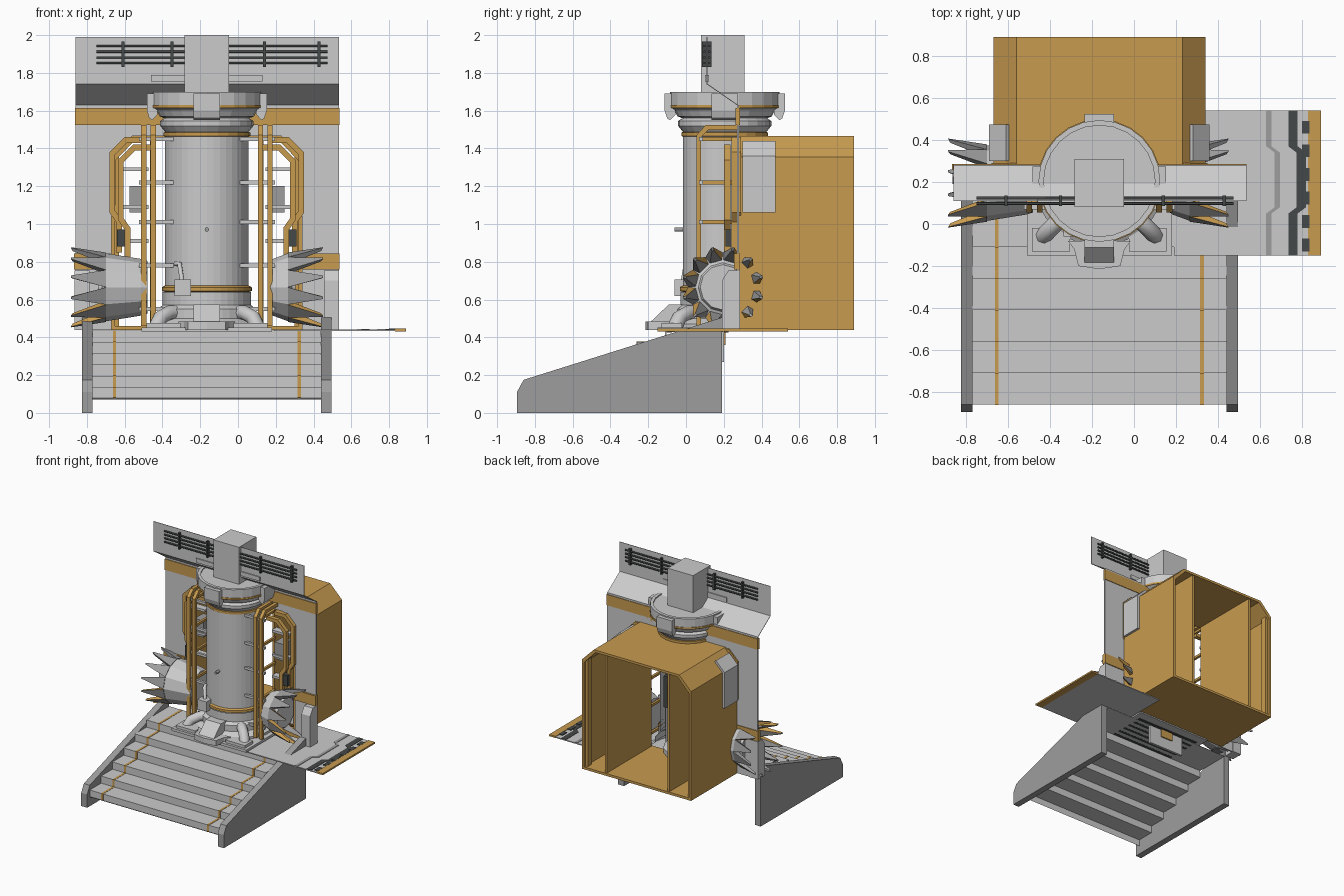
import bpy, bmesh
from math import sin, cos, pi, radians
from mathutils import Vector, Matrix

if "Cube" in bpy.data.objects:
    bpy.data.objects.remove(bpy.data.objects["Cube"])

CX, CY = -0.165, 0.205          # machine axis; the model mirrors about x = CX
SIDES = ((-1, "left"), (1, "right"))


def material(name, rgb):
    m = bpy.data.materials.new(name)
    m.diffuse_color = (*rgb, 1)
    m.use_nodes = True
    m.node_tree.nodes["Principled BSDF"].inputs["Base Color"].default_value = m.diffuse_color
    return m


GOLD = material("ochre_paint", (0.58, 0.33, 0.08))
DARK = material("dark_metal", (0.06, 0.065, 0.065))
GREY = material("mid_grey", (0.34, 0.34, 0.34))


def finish(name, bm, mats=None):
    bmesh.ops.recalc_face_normals(bm, faces=bm.faces[:])
    me = bpy.data.meshes.new(name)
    bm.to_mesh(me)
    bm.free()
    ob = bpy.data.objects.new(name, me)
    bpy.context.collection.objects.link(ob)
    for m in ([mats] if mats and not isinstance(mats, list) else mats or []):
        me.materials.append(m)
    return ob


def prism(name, pts, axis, a, b, mat=None):
    """Extrude a 2D outline along an axis from a to b."""
    put = {"x": lambda p, t: (t, p[0], p[1]), "y": lambda p, t: (p[0], t, p[1]),
           "z": lambda p, t: (p[0], p[1], t)}[axis]
    bm = bmesh.new()
    lo = [bm.verts.new(put(p, a)) for p in pts]
    hi = [bm.verts.new(put(p, b)) for p in pts]
    bm.faces.new(lo)
    bm.faces.new(hi)
    for i in range(len(pts)):
        j = (i + 1) % len(pts)
        bm.faces.new((lo[i], lo[j], hi[j], hi[i]))
    return finish(name, bm, mat)


def box(name, x0, x1, y0, y1, z0, z1, mat=None):
    return prism(name, [(x0, y0), (x1, y0), (x1, y1), (x0, y1)], "z", z0, z1, mat)


def lathe(name, prof, mat=None, segs=24, a0=0, a1=360):
    """Revolve (radius, z) points about the machine axis."""
    bm = bmesh.new()
    vs = [bm.verts.new((r, 0, z)) for r, z in prof]
    es = [bm.edges.new(e) for e in zip(vs, vs[1:])]
    bmesh.ops.rotate(bm, verts=vs, matrix=Matrix.Rotation(radians(a0), 3, "Z"))
    bmesh.ops.spin(bm, geom=vs + es, axis=(0, 0, 1), cent=(0, 0, 0), angle=radians(a1 - a0), steps=segs)
    bmesh.ops.remove_doubles(bm, verts=bm.verts[:], dist=1e-4)
    bmesh.ops.translate(bm, verts=bm.verts[:], vec=(CX, CY, 0))
    return finish(name, bm, mat)


def pipe(name, pts, r, mat=None, res=0):
    cu = bpy.data.curves.new(name, "CURVE")
    cu.dimensions, cu.bevel_depth, cu.bevel_resolution, cu.use_fill_caps = "3D", r, res, True
    sp = cu.splines.new("POLY")
    sp.points.add(len(pts) - 1)
    for p, co in zip(sp.points, pts):
        p.co = (*co, 1)
    ob = bpy.data.objects.new(name, cu)
    bpy.context.collection.objects.link(ob)
    if mat:
        cu.materials.append(mat)
    bpy.ops.object.select_all(action="DESELECT")
    ob.select_set(True)
    bpy.context.view_layer.objects.active = ob
    bpy.ops.object.convert(target="MESH")


# Staircase: folded sheet, ochre edge lines, sloping cheek walls
steps = [(-0.86, 0.08)]
for i in range(6):
    steps += [(-0.86 + 0.15 * i, 0.135 + 0.06 * i), (-0.71 + 0.15 * i, 0.135 + 0.06 * i)]
steps[-1] = (0.19, 0.435)
fold = steps + [(y + 0.008, z - 0.008) for y, z in reversed(steps)]
prism("stair_treads", fold, "x", -0.77, 0.44)
cheek = [(-0.895, 0), (0.19, 0), (0.19, 0.505), (-0.86, 0.175), (-0.895, 0.11)]
for s, side in SIDES:
    prism("stair_cheek_" + side, cheek, "x", CX + s * 0.605, CX + s * 0.66, GREY)
    strip = [(y - 0.002, z + 0.002) for y, z in fold]
    prism("stair_line_" + side, strip, "x", CX + s * 0.48, CX + s * 0.498, GOLD)

# Side platform with jagged bands and ochre lip
jag = [(0, -0.15), (0, 0.05), (0.04, 0.08), (0.04, 0.34), (0, 0.37), (0, 0.54)]


def band(name, x0, x1, z0, z1, mat=None):
    prism(name, [(x0 + x, y) for x, y in jag] + [(x1 + x, y) for x, y in reversed(jag)], "z", z0, z1, mat)


box("platform_plate", 0.19, 0.83, -0.15, 0.54, 0.433, 0.441)
band("platform_seam_inner", 0.63, 0.655, 0.44, 0.445, GREY)
band("platform_seam_outer", 0.735, 0.78, 0.44, 0.444, DARK)
box("platform_lip", 0.83, 0.89, -0.15, 0.54, 0.432, 0.446, GOLD)
for i in range(6):
    box("platform_stripe", 0.80, 0.835, -0.13 + 0.112 * i, -0.07 + 0.112 * i, 0.44, 0.447, DARK)

# Rear housing: chamfered tunnel with two dividers
outer = [(0.505, 0.44), (0.505, 1.355), (0.395, 1.465), (-0.395, 1.465), (-0.505, 1.355), (-0.505, 0.44)]
inner = [(x * 0.96, z - 0.02) for x, z in outer[1:5]]
arch = [(CX + x, z) for x, z in outer + [(-0.485, 0.44)] + inner[::-1] + [(0.485, 0.44)]]
prism("housing_shell", arch, "y", 0.28, 0.89, GOLD)
box("housing_floor", -0.66, 0.33, 0.28, 0.89, 0.44, 0.46, GOLD)
for s, side in SIDES:
    a, b = sorted((CX + s * 0.28, CX + s * 0.30))
    box("housing_divider_" + side, a, b, 0.29, 0.88, 0.46, 1.45, GOLD)
    a, b = sorted((CX + s * 0.465, CX + s * 0.487))
    box("housing_rib_" + side, a, b, 0.82, 0.87, 0.46, 1.36, GOLD)
    vent = [(0.49, 1.06), (0.525, 1.06), (0.525, 1.36), (0.445, 1.44), (0.42, 1.42), (0.49, 1.35)]
    prism("side_vent_" + side, [(CX + s * x, z) for x, z in vent], "y", 0.30, 0.475)

# Facade wall with arched opening, overhanging signboard, ochre trims
gate = [(-0.86, 0.44), (-0.86, 1.63), (0.535, 1.63), (0.535, 0.44), (0.34, 0.44), (0.34, 1.355),
        (0.23, 1.465), (-0.56, 1.465), (-0.67, 1.355), (-0.67, 0.44)]
prism("facade_wall", gate, "y", 0.27, 0.28)
prism("signboard", [(0.109, 1.99), (0.109, 1.74), (0.272, 1.628), (0.276, 1.63), (0.113, 1.743), (0.113, 1.99)],
      "x", -0.86, 0.535)
box("upper_trim", -0.862, 0.537, 0.262, 0.285, 1.525, 1.615, GOLD)
box("sign_ledge", -0.46, 0.13, 0.10, 0.121, 1.755, 1.79)
for y in (0.098, 0.123):
    for i in range(4):
        z = 1.852 + 0.03 * i
        pipe("sign_rod", [(-0.75, y, z), (0.475, y, z)], 0.007, DARK, 1)
    for x in (-0.61, -0.35, 0.14, 0.43):
        box("sign_clamp", x - 0.008, x + 0.008, y - 0.012, y + 0.012, 1.83, 1.965, DARK)
for s, side in SIDES:
    a, b = sorted((CX + s * 0.51, CX + s * 0.702))
    box("lower_trim_" + side, a, b, 0.255, 0.287, 0.76, 0.845, GOLD)
    pier = [(0.19, 0.44), (0.285, 0.44), (0.285, 0.755), (0.225, 0.755), (0.19, 0.70)]
    prism("wall_pier_" + side, pier, "x", CX + s * 0.62, CX + s * 0.70)

# Central column, open at the rear, with stacked collars
ARC = dict(a0=160, a1=380)
lathe("column_base", [(0.31, 0.44), (0.31, 0.47), (0.26, 0.50), (0.26, 0.55), (0.235, 0.57), (0.235, 0.64)], **ARC)
lathe("column_lower_ring", [(0.22, 0.64), (0.238, 0.645), (0.238, 0.665), (0.22, 0.675)], GOLD, **ARC)
lathe("column_body", [(0.222, 0.60), (0.222, 1.48)], **ARC)
lathe("column_upper_ring", [(0.21, 1.462), (0.23, 1.465), (0.23, 1.485), (0.21, 1.488)], GOLD)
lathe("column_cap", [(0, 1.48), (0.215, 1.48), (0.247, 1.52), (0.247, 1.545), (0.225, 1.56), (0.25, 1.57),
                     (0.265, 1.60), (0.29, 1.615), (0.29, 1.70), (0.265, 1.70), (0.265, 1.69), (0, 1.69)])
lathe("cap_ring", [(0.28, 1.612), (0.294, 1.615), (0.294, 1.63), (0.28, 1.632)], GOLD)
for k in range(4):
    lug = prism("cap_lug", [(0.26, 1.58), (0.29, 1.55), (0.305, 1.56), (0.318, 1.60), (0.318, 1.69), (0.27, 1.69)],
                "y", -0.07, 0.07)
    lug.location = (CX, CY, 0)
    lug.rotation_euler.z = k * pi / 2
box("top_block", -0.283, -0.047, 0.08, 0.31, 1.69, 2.0)
pipe("column_knob", [(CX, 0, 0.97), (CX, -0.06, 0.97)], 0.012, GREY, 1)
box("column_valve", -0.335, -0.25, -0.06, 0.04, 0.62, 0.705)
pipe("valve_pipe", [(-0.33, 0.04, 0.79), (-0.31, 0.0, 0.79), (-0.29, -0.02, 0.66)], 0.014, None, 1)

# Machinery inside the column, seen from the rear
box("core_back_plate", CX - 0.205, CX + 0.205, 0.20, 0.215, 0.46, 1.48, GREY)
for i in range(4):
    z = 1.12 + 0.08 * i
    prism("core_fin", [(0.21, z), (0.34, z + 0.03), (0.34, z + 0.045), (0.21, z + 0.05)], "x", -0.28, -0.05)
for s, side in SIDES:
    x = CX + s * 0.12
    box("core_panel_" + side, x - 0.07, x + 0.07, 0.21, 0.26, 0.80, 1.06, DARK)
    box("core_panel_frame_" + side, x - 0.03, x + 0.03, 0.25, 0.275, 0.85, 1.0, GOLD)
lathe("core_dome", [(0.19, 0.46), (0.19, 0.50), (0.14, 0.56), (0.08, 0.62), (0, 0.63)], segs=16)

# Base frame, front toe, underside grille and hanging plate
box("base_plate", -0.51, 0.18, -0.15, 0.30, 0.43, 0.452)
for i in range(6):
    box("base_grille", -0.46, 0.13, -0.10 + 0.06 * i, -0.075 + 0.06 * i, 0.426, 0.432, DARK)
prism("base_toe", [(CX - 0.15, -0.08), (CX - 0.12, -0.12), (CX - 0.10, -0.20), (CX, -0.215), (CX + 0.10, -0.20),
                   (CX + 0.12, -0.12), (CX + 0.15, -0.08)], "z", 0.44, 0.485)
prism("toe_wedge", [(-0.20, 0.47), (-0.09, 0.575), (0.0, 0.575), (0.0, 0.47)], "x", CX - 0.07, CX + 0.07)
box("under_plate", -0.33, 0.0, 0.18, 0.20, 0.27, 0.44)
box("under_hook", -0.22, -0.11, 0.195, 0.21, 0.36, 0.43, GOLD)

# Ladder rails, clamps, elbow pipes and opening frames on both sides
rail = [(0.055, 0.46), (0.055, 1.47), (0.105, 1.525), (0.28, 1.525),
        (0.28, 1.498), (0.117, 1.498), (0.08, 1.46), (0.08, 0.46)]
frame = [(0.48, 0.85), (0.48, 1.01), (0.515, 1.06), (0.515, 1.38), (0.435, 1.46), (0.33, 1.46),
         (0.33, 1.43), (0.422, 1.43), (0.485, 1.367), (0.485, 1.07), (0.45, 1.02), (0.45, 0.85)]
for s, side in SIDES:
    pipe("elbow_pipe_" + side, [(CX + s * d, y, z) for d, y, z in
         ((0.14, 0.06, 0.53), (0.20, 0.01, 0.53), (0.245, -0.035, 0.505), (0.27, -0.06, 0.45))], 0.04, None, 2)
    box("base_shoe_" + side, CX + s * 0.23 - 0.09, CX + s * 0.23 + 0.09, -0.13, -0.02, 0.44, 0.475)
    for d in (0.27, 0.32):
        prism("ladder_rail_" + side, rail, "x", CX + s * d, CX + s * (d + 0.028), GOLD)
    for z in (0.55, 0.78, 1.01, 1.22, 1.45):
        box("ladder_clamp_" + side, *sorted((CX + s * 0.17, CX + s * 0.36)), 0.07, 0.09, z - 0.01, z + 0.01)
        box("ladder_stay_" + side, CX + s * 0.31 - 0.01, CX + s * 0.31 + 0.01, 0.07, 0.28, z - 0.01, z + 0.01, GOLD)
    prism("gate_frame_" + side, [(CX + s * d, z) for d, z in frame], "y", 0.24, 0.29, GOLD)
    prism("inner_frame_" + side, [(CX + s * (d - 0.045), z - 0.04) for d, z in frame], "y", 0.20, 0.235, GOLD)
    for z in (0.90, 1.08, 1.28):
        box("side_shelf_" + side, *sorted((CX + s * 0.31, CX + s * 0.46)), 0.24, 0.30, z, z + 0.02)
    box("side_unit_" + side, *sorted((CX + s * 0.33, CX + s * 0.41)), 0.25, 0.36, 1.06, 1.2, GREY)
    box("side_box_" + side, CX + s * 0.44 - 0.035, CX + s * 0.44 + 0.035, 0.21, 0.27, 0.88, 0.97, DARK)

# Spiked drums: the left one stands further out than the right
for s, side, x0, x1 in ((-1, "left", -0.48, -0.70), (1, "right", 0.17, 0.265)):
    bm = bmesh.new()
    rings = []
    for x, r in ((x0, 0.14), (x0 + (x1 - x0) * 0.15, 0.15), (x1, 0.18), (x1 + s * 0.02, 0.13), (x1 + s * 0.04, 0.12)):
        rings.append([bm.verts.new((x, 0.195 + r * cos(k * pi / 6), 0.665 + r * sin(k * pi / 6))) for k in range(12)])
    for p, q in zip(rings, rings[1:]):
        for k in range(12):
            bm.faces.new((p[k], p[k - 1], q[k - 1], q[k]))
    bm.faces.new(rings[0])
    bm.faces.new(rings[-1])
    finish("drum_" + side, bm)
    bm = bmesh.new()
    for k in range(12):
        rot = Matrix.Rotation((k + 0.5) * pi / 6, 3, "X")
        shape = [(0, -0.035, 0.135), (0, 0.035, 0.135), (0, 0.047, 0.178), (0, -0.047, 0.178),
                 (0.175, -0.006, 0.20), (0.175, 0.006, 0.20), (0.185, 0.006, 0.218), (0.185, -0.006, 0.218)]
        v = [bm.verts.new(rot @ Vector((s * x, y, z)) + Vector((x1, 0.195, 0.665))) for x, y, z in shape]
        for n, idx in enumerate(((0, 1, 5, 4), (1, 2, 6, 5), (2, 3, 7, 6), (3, 0, 4, 7), (4, 5, 6, 7), (3, 2, 1, 0))):
            bm.faces.new([v[i] for i in idx]).material_index = int(n == 1)
    finish("drum_spikes_" + side, bm, [GREY, GOLD])
